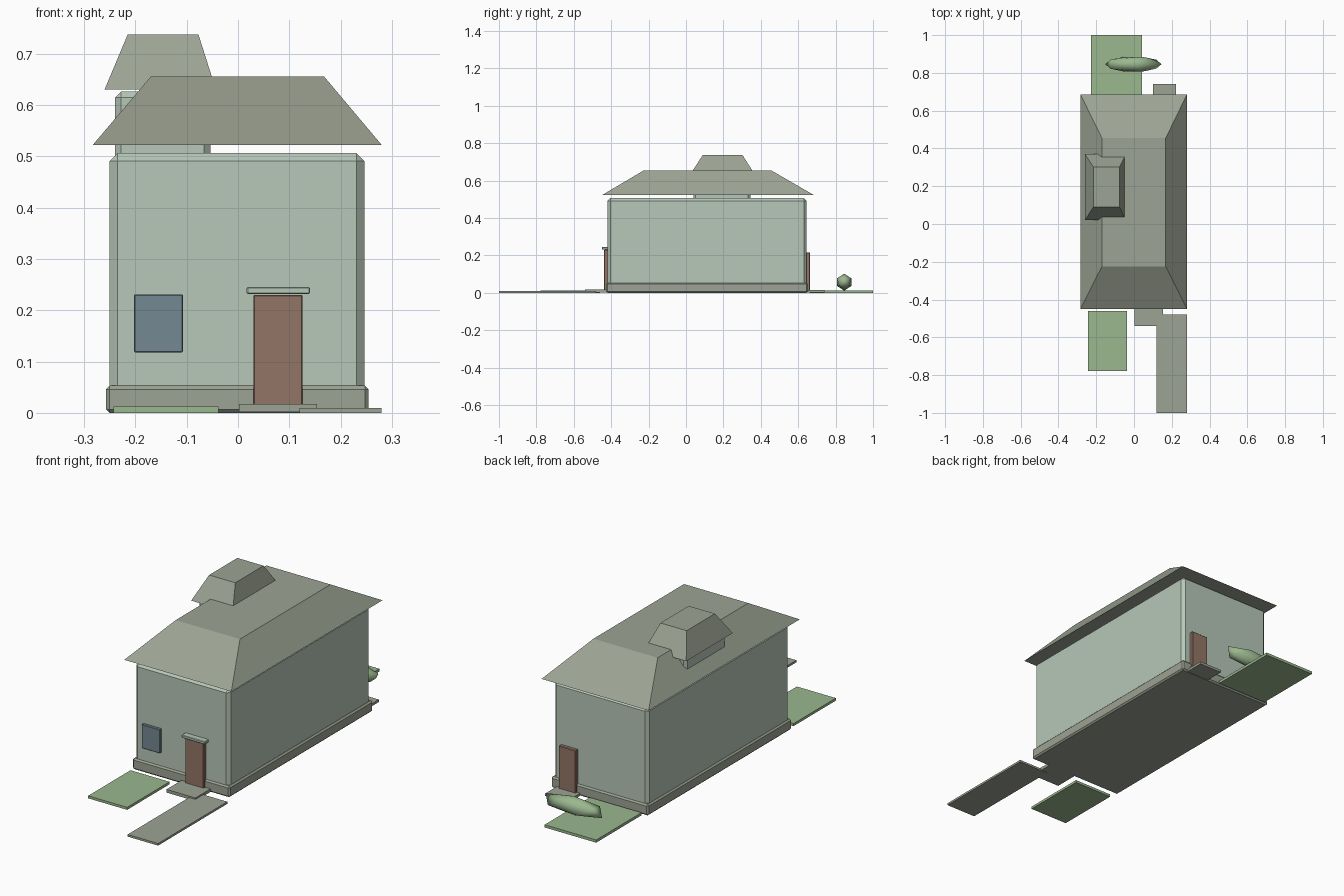
import bpy
import bmesh
from mathutils import Vector

old = bpy.data.objects.get("Cube")
if old:
    bpy.data.objects.remove(old, do_unlink=True)


def material(name, rgb):
    """Flat material from 0-255 sRGB values, stored as linear."""
    lin = [((c / 255 + 0.055) / 1.055) ** 2.4 for c in rgb]
    mat = bpy.data.materials.new(name)
    mat.use_nodes = True
    mat.diffuse_color = (*lin, 1)
    bsdf = next(n for n in mat.node_tree.nodes if n.type == "BSDF_PRINCIPLED")
    bsdf.inputs["Base Color"].default_value = (*lin, 1)
    return mat


WALL = material("pale green wall", (183, 199, 184))
STONE = material("grey green stone", (156, 163, 147))
GRASS = material("grass green", (155, 184, 143))
WOOD = material("brown wood", (147, 117, 102))
GLASS = material("blue grey glass", (115, 137, 146))


def finish(name, bm, mat):
    bmesh.ops.recalc_face_normals(bm, faces=bm.faces)
    mesh = bpy.data.meshes.new(name)
    bm.to_mesh(mesh)
    bm.free()
    mesh.materials.append(mat)
    obj = bpy.data.objects.new(name, mesh)
    bpy.context.collection.objects.link(obj)
    return obj


def box(name, x, y, z, mat, bevel=0.0):
    """Box between (min, max) ranges, with optional chamfered edges."""
    bm = bmesh.new()
    bmesh.ops.create_cube(bm, size=1)
    for v in bm.verts:
        v.co = Vector([r[0] if c < 0 else r[1] for c, r in zip(v.co, (x, y, z))])
    obj = finish(name, bm, mat)
    if bevel:
        mod = obj.modifiers.new("chamfer", "BEVEL")
        mod.width = bevel
        mod.segments = 1
    return obj


def hip_roof(name, x, y, z, top_x, top_y, mat):
    """Hipped roof with a flat top."""
    obj = box(name, x, y, z, mat)
    for v in obj.data.vertices:
        if v.co.z > sum(z) / 2:
            v.co.x = top_x[0] if v.co.x < sum(x) / 2 else top_x[1]
            v.co.y = top_y[0] if v.co.y < sum(y) / 2 else top_y[1]
    return obj


# House body
box("walls", (-0.25, 0.246), (-0.42, 0.645), (0.002, 0.506), WALL, 0.015)
box("plinth", (-0.257, 0.254), (-0.427, 0.652), (0, 0.053), STONE, 0.007)
hip_roof("main_roof", (-0.283, 0.28), (-0.45, 0.685), (0.522, 0.655),
         (-0.17, 0.168), (-0.225, 0.455), STONE)

# Dormer
box("dormer_walls", (-0.24, -0.054), (0.04, 0.344), (0.47, 0.626), WALL, 0.012)
hip_roof("dormer_roof", (-0.26, -0.043), (0.02, 0.37), (0.63, 0.737),
         (-0.215, -0.077), (0.09, 0.302), STONE)

# Doors, canopy and window
box("front_door", (0.03, 0.126), (-0.438, -0.41), (0.015, 0.23), WOOD, 0.002)
box("back_door", (0.117, 0.205), (0.635, 0.662), (0.01, 0.216), WOOD, 0.002)
box("door_canopy", (0.017, 0.14), (-0.449, -0.41), (0.232, 0.245), WALL, 0.002)
box("front_window", (-0.203, -0.107), (-0.434, -0.41), (0.118, 0.231), GLASS, 0.002)

# Steps, path and lawns
box("front_step", (0.002, 0.154), (-0.54, -0.42), (0.002, 0.017), STONE)
box("back_step", (0.1, 0.222), (0.645, 0.74), (0.002, 0.014), STONE)
box("front_path", (0.12, 0.28), (-1, -0.48), (0, 0.01), STONE)
box("front_lawn", (-0.243, -0.038), (-0.778, -0.46), (0, 0.012), GRASS)
box("back_lawn", (-0.228, 0.043), (0.66, 1), (0, 0.013), GRASS)

# Bush
bm = bmesh.new()
bmesh.ops.create_icosphere(bm, subdivisions=1, radius=1)
bmesh.ops.scale(bm, vec=(0.166, 0.046, 0.045), verts=bm.verts)
for face in bm.faces:
    face.smooth = True
bush = finish("bush", bm, GRASS)
bush.location = (-0.003, 0.846, 0.057)
